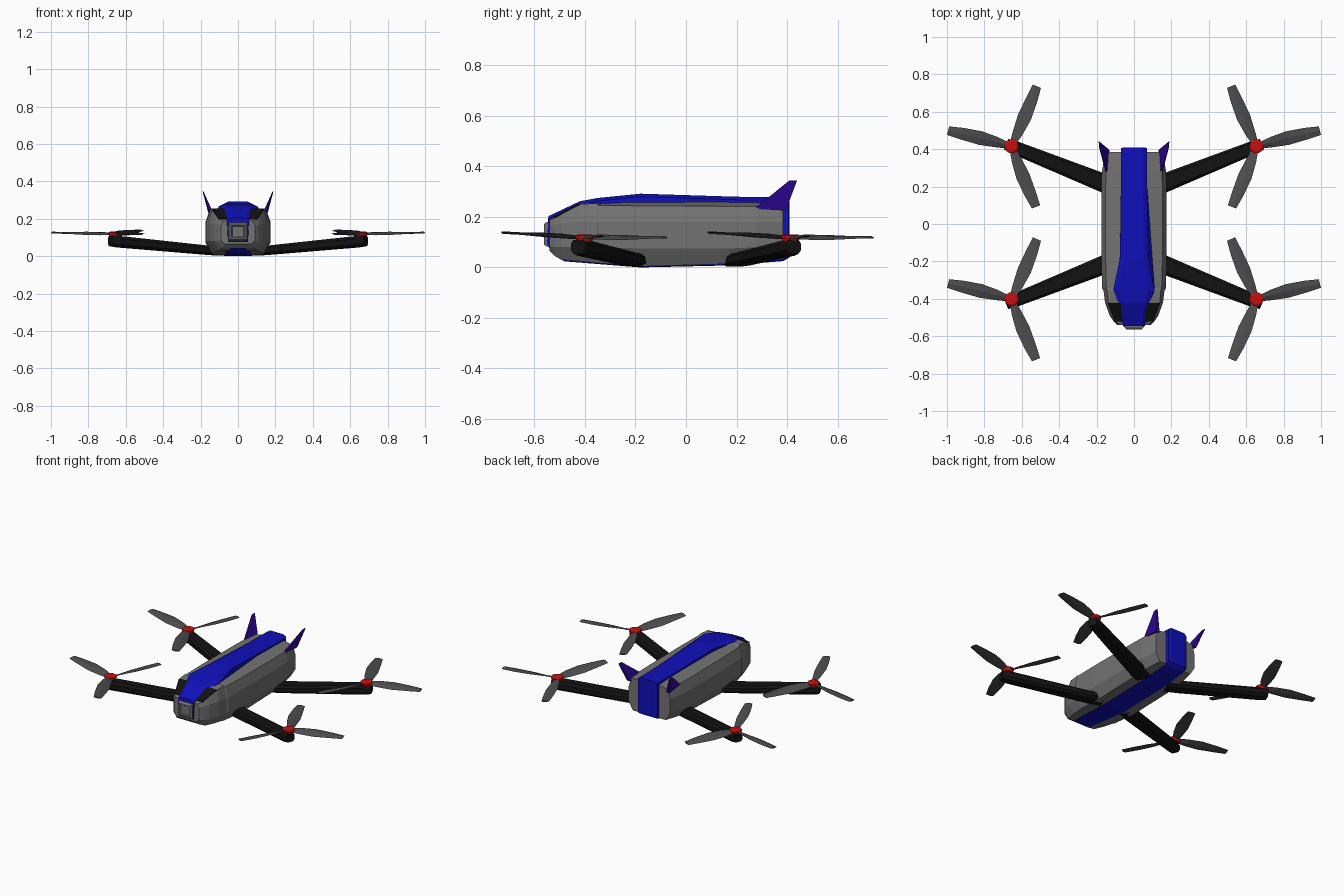
import bpy, bmesh
from math import sin, cos, radians, pi
from mathutils import Vector


def material(name, rgb):
    m = bpy.data.materials.new(name)
    m.diffuse_color = (*rgb, 1)
    return m


GREY = material("shell_grey", (0.17, 0.17, 0.17))
BLUE = material("stripe_blue", (0.005, 0.005, 0.5))
BLACK = material("black", (0.006, 0.006, 0.006))
DARK = material("blade_grey", (0.075, 0.075, 0.075))
RED = material("hub_red", (0.55, 0.005, 0.005))
PURPLE = material("fin_purple", (0.03, 0.002, 0.33))


def finish(name, bm, mat, mirror=False):
    bmesh.ops.recalc_face_normals(bm, faces=bm.faces)
    me = bpy.data.meshes.new(name)
    bm.to_mesh(me)
    bm.free()
    ob = bpy.data.objects.new(name, me)
    bpy.context.collection.objects.link(ob)
    if mat:
        me.materials.append(mat)
    if mirror:
        ob.modifiers.new("mirror", 'MIRROR')
    return ob


def loft(bm, rings):
    """Skin closed rings of equal length and cap both ends."""
    vs = [[bm.verts.new(p) for p in r] for r in rings]
    n = len(vs[0])
    for a, b in zip(vs, vs[1:]):
        for i in range(n):
            j = (i + 1) % n
            bm.faces.new((a[i], a[j], b[j], b[i]))
    bm.faces.new(vs[0])
    bm.faces.new(vs[-1])


# Faceted grey fuselage: y, bottom half width, bottom z, side half width,
# side low z, side high z, shoulder half width, shoulder z, crown z
SECTIONS = [
    (-0.54, 0.07, 0.065, 0.09, 0.085, 0.165, 0.08, 0.188, 0.192),
    (-0.52, 0.085, 0.045, 0.11, 0.08, 0.17, 0.10, 0.197, 0.202),
    (-0.49, 0.10, 0.030, 0.13, 0.08, 0.175, 0.112, 0.213, 0.218),
    (-0.42, 0.12, 0.024, 0.155, 0.08, 0.18, 0.138, 0.250, 0.253),
    (-0.355, 0.13, 0.018, 0.163, 0.08, 0.18, 0.143, 0.254, 0.260),
    (-0.345, 0.135, 0.017, 0.170, 0.08, 0.18, 0.148, 0.245, 0.258),
    (-0.18, 0.14, 0.004, 0.175, 0.075, 0.18, 0.152, 0.244, 0.266),
    (0.17, 0.14, 0.014, 0.175, 0.075, 0.18, 0.152, 0.242, 0.262),
    (0.28, 0.135, 0.022, 0.172, 0.08, 0.18, 0.150, 0.241, 0.260),
    (0.385, 0.12, 0.032, 0.152, 0.085, 0.18, 0.135, 0.240, 0.256),
]
rings = []
for y, wb, zb, wm, zl, zu, wt, zt, zc in SECTIONS:
    half = [(wb, zb), (wm, zl), (wm, zu), (wt, zt), (0.05, zc)]
    rings.append([(x, y, z) for x, z in half] + [(-x, y, z) for x, z in reversed(half)])
bm = bmesh.new()
loft(bm, rings)
finish("fuselage", bm, GREY)

# Blue band running round the centreline: y, z, half width
BAND = [(0.41, 0.278, 0.07), (0.2, 0.28, 0.07), (-0.18, 0.292, 0.075),
        (-0.35, 0.275, 0.11), (-0.42, 0.262, 0.085), (-0.545, 0.203, 0.058),
        (-0.55, 0.09, 0.052), (-0.52, 0.045, 0.055), (-0.48, 0.024, 0.06),
        (-0.18, 0.0, 0.075), (0.17, 0.008, 0.075), (0.385, 0.025, 0.07),
        (0.41, 0.04, 0.07)]
centre = Vector((-0.05, 0.14))


def band_ring(side, scale, drop):
    out = []
    for y, z, w in BAND:
        zz = z - drop if z > centre.y else z + drop * 0.15
        yy = y - 0.004 * (1 if y > 0.3 else 0) * (drop > 0)
        out.append((side * w * scale, yy, zz))
    return out


bm = bmesh.new()
loft(bm, [band_ring(-1, 1, 0.012), band_ring(-1, 0.7, 0),
          band_ring(1, 0.7, 0), band_ring(1, 1, 0.012)])
finish("blue_centre_band", bm, BLUE)

# Nose camera with recessed lens panel
bm = bmesh.new()
loft(bm, [[(sx * w, y, 0.131 + sz * h) for sx, sz in ((-1, -1), (1, -1), (1, 1), (-1, 1))]
          for y, w, h in ((-0.53, 0.052, 0.052), (-0.553, 0.05, 0.048), (-0.563, 0.042, 0.04),
                          (-0.563, 0.034, 0.032), (-0.557, 0.03, 0.028))])
finish("nose_camera", bm, GREY)

# Black windscreen panels either side of the band
bm = bmesh.new()
quad = [(0.07, -0.42, 0.252), (0.139, -0.42, 0.249), (0.102, -0.518, 0.197), (0.045, -0.523, 0.2)]
loft(bm, [[(x, y, z - 0.006) for x, y, z in quad], [(x, y - 0.002, z + 0.004) for x, y, z in quad]])
finish("windscreen", bm, BLACK, True)

# Tail fins
bm = bmesh.new()
base = [(0.138, 0.27, 0.232), (0.150, 0.27, 0.232), (0.157, 0.395, 0.225), (0.130, 0.395, 0.225)]
tip = [(0.184, 0.41, 0.345), (0.187, 0.41, 0.345), (0.189, 0.44, 0.345), (0.184, 0.44, 0.345)]
loft(bm, [base, tip])
finish("tail_fin", bm, PURPLE, True)

HUB_X = 0.655


def arm(name, sy):
    """Tapered arm with chamfered edges, rising to the motor end."""
    a, b = Vector((0.09, sy * 0.19)), Vector((0.684, sy * 0.427))
    d = (b - a).normalized()
    side = Vector((-d.y, d.x))
    sect = [(-1, 0.25), (-0.65, 0), (0.65, 0), (1, 0.25), (1, 0.75), (0.7, 1), (-0.7, 1), (-1, 0.75)]
    rings = []
    for t, w, z0, z1 in ((0, 0.052, 0.004, 0.052), (0.14, 0.050, 0.008, 0.057),
                         (0.93, 0.036, 0.047, 0.108), (1, 0.03, 0.054, 0.108)):
        c = a.lerp(b, t)
        rings.append([(*(c + side * w * u), z0 + (z1 - z0) * v) for u, v in sect])
    bm = bmesh.new()
    loft(bm, rings)
    finish(name, bm, BLACK, True)


def propeller(name, hy):
    """Three pitched, tapering blades: radius, leading and trailing offset, pitch."""
    bm = bmesh.new()
    for deg in (14, 113, 248):
        ang = radians(deg)
        rings = []
        for r, lead, trail, pitch in ((0.01, 0.015, -0.015, 0.4), (0.08, 0.03, -0.025, 0.35),
                                      (0.17, 0.04, -0.034, 0.25), (0.27, 0.034, -0.03, 0.15),
                                      (0.349, 0.023, -0.024, 0.08)):
            ring = []
            for off, up in ((lead, 0), ((lead + trail) / 2, 0.005), (trail, 0),
                            ((lead + trail) / 2, -0.005)):
                x = r * cos(ang) - off * sin(ang)
                y = r * sin(ang) + off * cos(ang)
                ring.append((HUB_X + x, hy + y, 0.118 + 0.03 * r - 0.03 * y + off * pitch + up))
            rings.append(ring)
        loft(bm, rings)
    finish(name + "_blades", bm, DARK, True)

    # Red hub cap
    bm = bmesh.new()
    loft(bm, [[(HUB_X + r * cos(k * pi / 5), hy + r * sin(k * pi / 5), z) for k in range(10)]
              for r, z in ((0.03, 0.1), (0.038, 0.118), (0.038, 0.126), (0.028, 0.131))])
    finish(name + "_hub", bm, RED, True)


for label, sy, hy in (("front", -1, -0.402), ("rear", 1, 0.415)):
    arm(label + "_arm", sy)
    propeller(label + "_propeller", hy)
